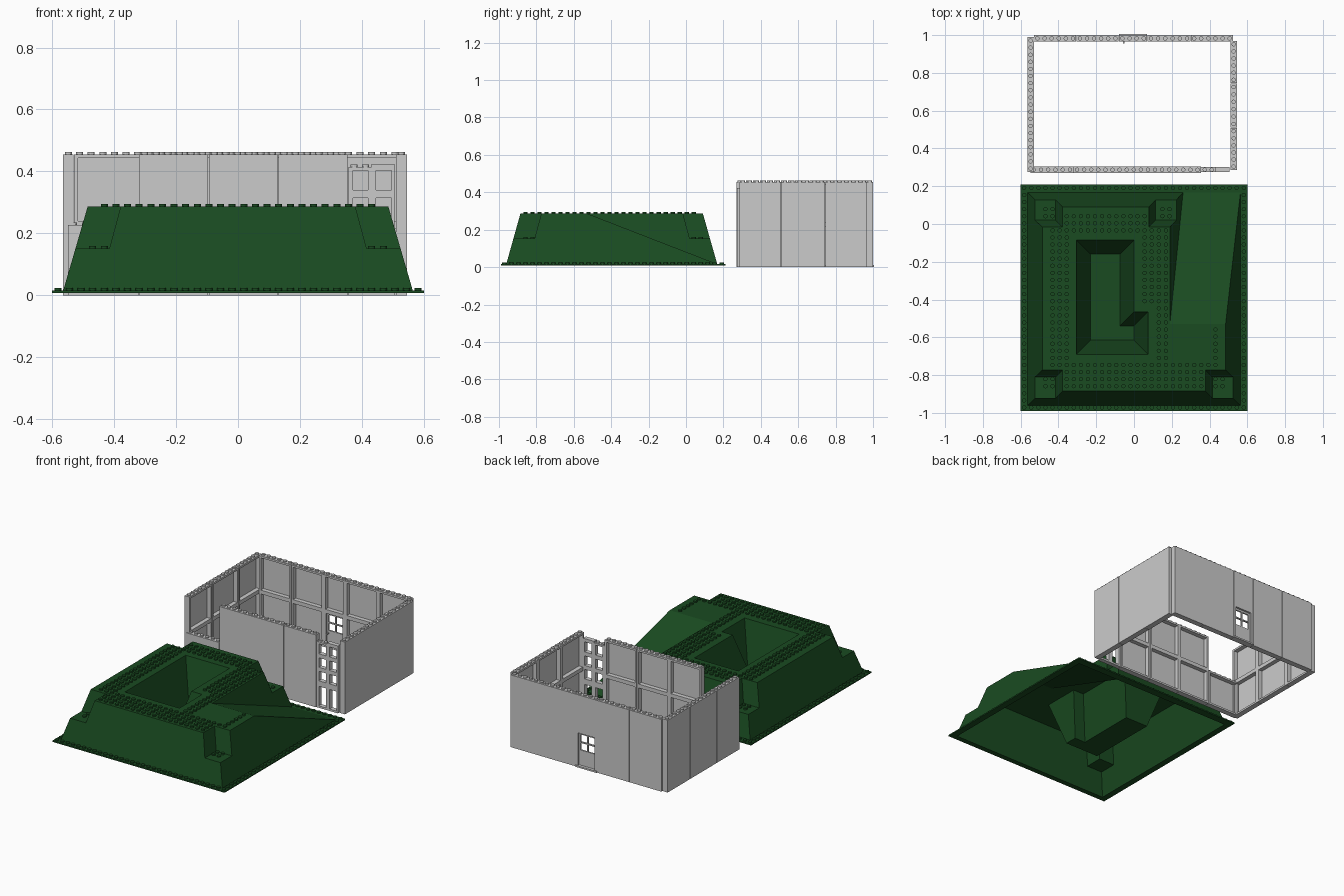
import bpy, bmesh, math
from mathutils import Matrix, Vector

if "Cube" in bpy.data.objects:
    bpy.data.objects.remove(bpy.data.objects["Cube"])

P = 0.0375            # stud pitch
H, MID, T = 0.455, 0.2275, 0.035   # wall height, half height, thickness


def finish(name, bm, mat=None):
    bmesh.ops.recalc_face_normals(bm, faces=bm.faces)
    me = bpy.data.meshes.new(name)
    bm.to_mesh(me)
    bm.free()
    ob = bpy.data.objects.new(name, me)
    bpy.context.collection.objects.link(ob)
    if mat:
        me.materials.append(mat)
    return ob


def rect(x0, x1, y0, y1):
    return [(x0, y0), (x1, y0), (x1, y1), (x0, y1)]


def loft(bm, low, high, z0, z1):
    a = [bm.verts.new((x, y, z0)) for x, y in low]
    b = [bm.verts.new((x, y, z1)) for x, y in high]
    n = len(a)
    bm.faces.new(a[::-1])
    bm.faces.new(b)
    for i in range(n):
        bm.faces.new((a[i], a[(i + 1) % n], b[(i + 1) % n], b[i]))


def box(bm, M, x0, x1, y0, y1, z0, z1):
    m = M @ Matrix.Translation(((x0 + x1) / 2, (y0 + y1) / 2, (z0 + z1) / 2))
    bmesh.ops.create_cube(bm, size=1, matrix=m @ Matrix.Diagonal((x1 - x0, y1 - y0, z1 - z0, 1)))


def stud(bm, M, x, y, z):
    bmesh.ops.create_cone(bm, cap_ends=True, segments=12, radius1=0.0113, radius2=0.0113,
                          depth=0.009, matrix=M @ Matrix.Translation((x, y, z + 0.0035)))


# ---------------- raised green baseplate ----------------
green = bpy.data.materials.new("dark_green")
green.diffuse_color = (0.01, 0.07, 0.015, 1)
green.use_nodes = True
green.node_tree.nodes["Principled BSDF"].inputs["Base Color"].default_value = green.diffuse_color
TOP, LEDGE, BASE = 0.287, 0.152, 0.012
I = Matrix.Identity(4)

bm = bmesh.new()
loft(bm, rect(-0.565, 0.565, -0.962, 0.168), rect(-0.485, 0.485, -0.885, 0.09), BASE, TOP)
hill = finish("raised_baseplate", bm, green)

cutters = []


def cutter(name, low, high, z0, z1):
    b = bmesh.new()
    loft(b, low, high, z0, z1)
    cutters.append(finish(name, b))


# L-shaped pit with sloping sides
def pit_outline(d):
    return [(-0.23 - d, -0.615 - d), (0.0 + d, -0.615 - d), (0.0 + d, -0.54 + d),
            (-0.075 + d, -0.54 + d), (-0.075 + d, -0.16 + d), (-0.23 - d, -0.16 + d)]


cutter("pit_cutter", pit_outline(0), pit_outline(0.079), 0.02, 0.30)

# ramp wedge, left side slopes with the hill
bm = bmesh.new()
for y, z in ((0.30, -0.035), (-0.60, 0.314), (0.30, 0.314)):
    bm.verts.new((0.26 - (z - 0.015) * 0.257, y, z))
    bm.verts.new((0.80, y, z))
bmesh.ops.convex_hull(bm, input=bm.verts)
cutters.append(finish("ramp_cutter", bm))

# corner ledges: front left, front right, back left, beside the ramp
E = 0.04
cutter("ledge_cutter", rect(-0.7, -0.415, -1.1, -0.81), rect(-0.7, -0.415 + E, -1.1, -0.81 + E), LEDGE, 0.30)
cutter("ledge_cutter", rect(0.415, 0.7, -1.1, -0.81), rect(0.415 - E, 0.7, -1.1, -0.81 + E), LEDGE, 0.30)
cutter("ledge_cutter", rect(-0.7, -0.415, 0.02, 0.3), rect(-0.7, -0.415 + E, 0.02 - E, 0.3), LEDGE, 0.30)
cutter("ledge_cutter", rect(0.115, 0.4, 0.02, 0.3), rect(0.115 - E, 0.4, 0.02 - E, 0.3), LEDGE, 0.30)

for c in cutters:
    c.hide_render = True
    mod = hill.modifiers.new("cut", 'BOOLEAN')
    mod.operation, mod.solver, mod.object = 'DIFFERENCE', 'EXACT', c
dg = bpy.context.evaluated_depsgraph_get()
me = bpy.data.meshes.new_from_object(hill.evaluated_get(dg))
hill.modifiers.clear()
hill.data = me
for c in cutters:
    bpy.data.objects.remove(c)

# open underside, thin shell
bm = bmesh.new()
bm.from_mesh(me)
bmesh.ops.delete(bm, geom=[f for f in bm.faces if f.normal.z < -0.9], context='FACES')
bm.to_mesh(me)
bm.free()
sol = hill.modifiers.new("shell", 'SOLIDIFY')
sol.thickness, sol.offset = 0.005, -1

# flat rim
bm = bmesh.new()
box(bm, I, -0.6, 0.6, -0.99, -0.957, 0.008, 0.016)
box(bm, I, -0.6, 0.6, 0.163, 0.21, 0.008, 0.016)
box(bm, I, -0.6, -0.56, -0.957, 0.163, 0.008, 0.016)
box(bm, I, 0.56, 0.6, -0.957, 0.163, 0.008, 0.016)
finish("baseplate_rim", bm, green)


# studs on rim, hill top and ledges
def in_pit(x, y):
    return -0.34 < x < 0.11 and -0.725 < y < -0.43 or -0.34 < x < 0.035 and -0.5 < y < -0.05


def on_top(x, y):
    if abs(x) > 0.46 or not -0.87 < y < 0.065 or in_pit(x, y):
        return False
    if y < -0.77 and abs(x) > 0.365:
        return False
    if y > -0.03 and (x < -0.365 or x > 0.06):
        return False
    if x > 0.17 and y > -0.72:
        return x > 0.42 and y < -0.55
    return True


bm = bmesh.new()
for i in range(32):
    for j in range(32):
        x, y = -0.6 + (i + 0.5) * P, -0.99 + (j + 0.5) * P
        if i in (0, 31) or j in (0, 31):
            stud(bm, I, x, y, 0.016)
        elif on_top(x, y):
            stud(bm, I, x, y, TOP)
for cx, cy in ((-0.45, -0.84), (0.45, -0.84), (-0.45, 0.06), (0.169, 0.06)):
    for dx in (-P / 2, P / 2):
        for dy in (-P / 2, P / 2):
            stud(bm, I, cx + dx, cy + dy, LEDGE)
finish("baseplate_studs", bm, green)


# ---------------- grey building walls ----------------
# wall space: x along the wall, y inward, z up
def place(x, y, deg):
    return Matrix.Translation((x, y, 0)) @ Matrix.Rotation(math.radians(deg), 4, 'Z')


def panel(bm, M, u0, u1, z0, z1):
    u0, u1, r = u0 + 0.001, u1 - 0.001, 0.012
    box(bm, M, u0, u1, 0, 0.008, z0, z1)
    for a, b in ((z0, z0 + r), (z1 - r, z1)):
        box(bm, M, u0, u1, 0.008, T, a, b)
    for a, b in ((u0, u0 + r), (u1 - r, u1)):
        box(bm, M, a, b, 0.008, T, z0 + r, z1 - r)


def stud_row(bm, M, u0, u1, z):
    n = round((u1 - u0) / P)
    for k in range(n):
        stud(bm, M, u0 + (k + 0.5) * (u1 - u0) / n, T / 2, z)


def pierced(bm, M, us, zs, y0, y1):
    # us and zs alternate solid / open spans
    for k in range(0, len(us) - 1, 2):
        box(bm, M, us[k], us[k + 1], y0, y1, zs[0], zs[-1])
    for k in range(1, len(us) - 2, 2):
        for m in range(0, len(zs) - 1, 2):
            box(bm, M, us[k], us[k + 1], y0, y1, zs[m], zs[m + 1])


def wall(name, M, cuts, skip=()):
    bm = bmesh.new()
    for k, (a, b) in enumerate(zip(cuts, cuts[1:])):
        if (k, 0) not in skip:
            panel(bm, M, a, b, 0, MID)
        if (k, 1) not in skip:
            panel(bm, M, a, b, MID, H)
            stud_row(bm, M, a, b, H)
        elif (k, 0) not in skip:
            stud_row(bm, M, a, b, MID)
    return finish(name, bm)


front = place(-0.55, 0.27, 0)
right = place(0.545, 0.285, 90)
back = place(0.525, 1.0, 180)
left = place(-0.565, 0.99, 270)

wall("front_wall", front, [0, 0.23, 0.455, 0.68, 0.905], skip={(0, 1)})
wall("right_wall", right, [0, 0.225, 0.46, 0.685])
wall("back_wall", back, [0, 0.225, 0.455, 0.605, 0.83, 1.055], skip={(2, 0)})
wall("left_wall", left, [0, 0.225, 0.49, 0.715])

# stacked windows over double doors at the front right
bm = bmesh.new()
pierced(bm, front, [0.906, 0.921, 0.97, 0.996, 1.046, 1.055],
        [0, 0.012, 0.135, 0.17, 0.23, 0.255, 0.315, 0.34, 0.403, 0.415], 0.004, 0.032)
box(bm, front, 0.98, 1.055, 0.004, 0.032, 0.415, 0.424)
stud_row(bm, front, 0.906, 0.98, 0.415)
finish("front_windows_and_doors", bm)

# back door frame, leaf with four panes, and handle
bm = bmesh.new()
pierced(bm, back, [0.456, 0.471, 0.589, 0.604], [0, 0.01, 0.215, MID], 0, T)
pierced(bm, back, [0.471, 0.482, 0.527, 0.534, 0.579, 0.589],
        [0.01, 0.105, 0.15, 0.157, 0.203, 0.215], 0.012, 0.022)
box(bm, back, 0.575, 0.583, 0.022, 0.044, 0.085, 0.093)
box(bm, back, 0.455, 0.605, -0.006, 0, 0, 0.01)
finish("back_door", bm)
